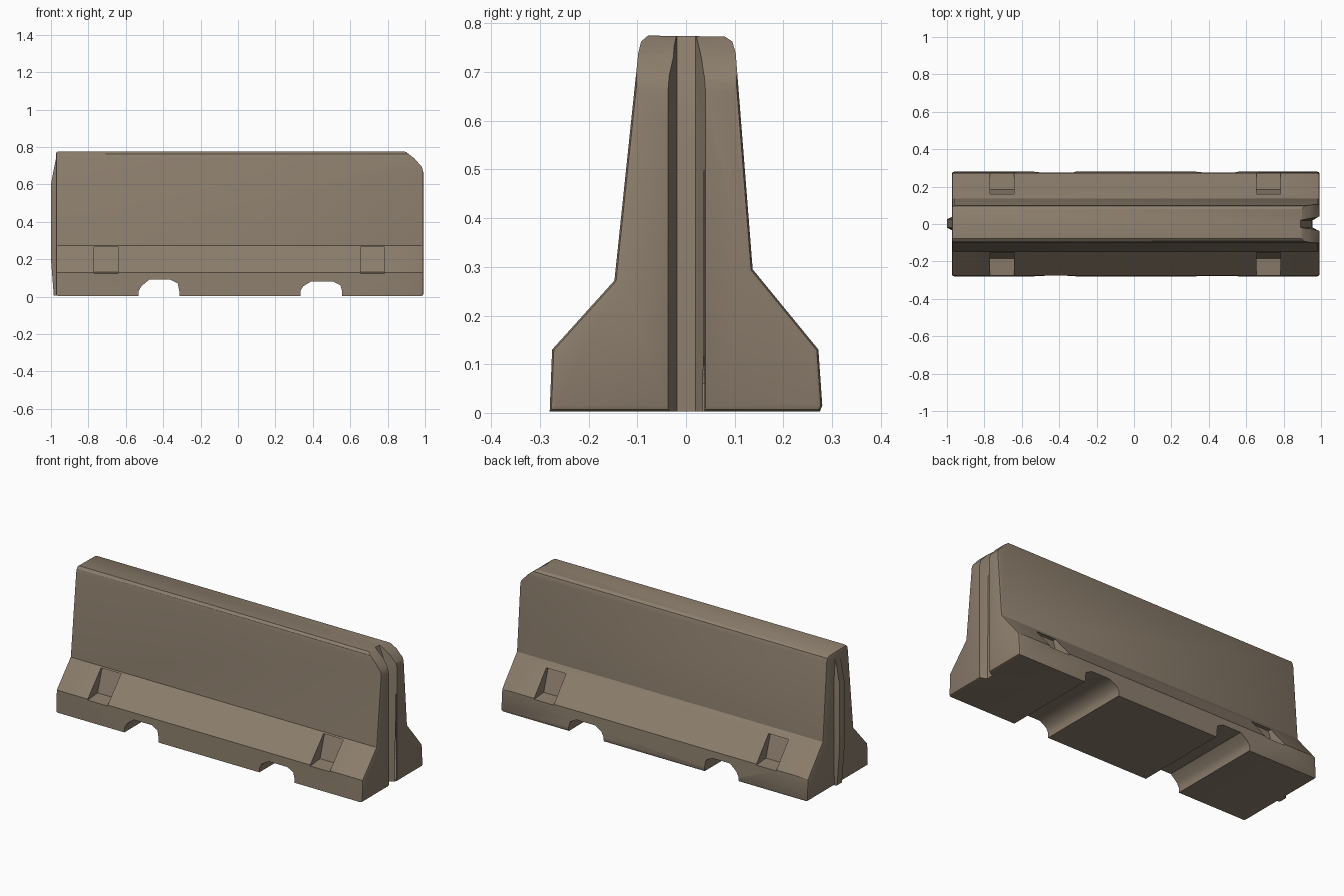
import bpy, bmesh, math
from mathutils import Vector

if "Cube" in bpy.data.objects:
    bpy.data.objects.remove(bpy.data.objects["Cube"])

concrete = bpy.data.materials.new("weathered_concrete")
concrete.diffuse_color = (0.262, 0.208, 0.152, 1)
concrete.use_nodes = True
concrete.node_tree.nodes["Principled BSDF"].inputs["Base Color"].default_value = concrete.diffuse_color


def loft(name, rings, bevel_ends=0):
    """Solid through a list of equal-length point rings, capped at both ends."""
    bm = bmesh.new()
    vs = [[bm.verts.new(p) for p in r] for r in rings]
    n = len(vs[0])
    for a, b in zip(vs, vs[1:]):
        for i in range(n):
            j = (i + 1) % n
            bm.faces.new((a[i], a[j], b[j], b[i]))
    caps = [bm.faces.new(vs[0]), bm.faces.new(vs[-1])]
    bmesh.ops.recalc_face_normals(bm, faces=bm.faces[:])
    if bevel_ends:
        edges = list({e for c in caps for e in c.edges})
        bmesh.ops.bevel(bm, geom=edges, offset=bevel_ends, segments=2,
                        profile=0.5, affect='EDGES')
    me = bpy.data.meshes.new(name)
    bm.to_mesh(me)
    bm.free()
    me.materials.append(concrete)
    ob = bpy.data.objects.new(name, me)
    bpy.context.collection.objects.link(ob)
    return ob


def along_x(pts, x0, x1):
    return [[(x, y, z) for y, z in pts] for x in (x0, x1)]


def along_y(pts, y0, y1):
    return [[(x, y, z) for x, z in pts] for y in (y0, y1)]


def combine(target, tool, op='DIFFERENCE'):
    m = target.modifiers.new("cut", 'BOOLEAN')
    m.operation, m.object, m.solver = op, tool, 'EXACT'
    bpy.context.view_layer.objects.active = target
    bpy.ops.object.modifier_apply(modifier=m.name)
    bpy.data.objects.remove(tool, do_unlink=True)


# main wall: stepped cross-section run lengthways
profile = [(-0.28, 0.003), (-0.275, 0.13), (-0.147, 0.272), (-0.098, 0.74),
           (-0.092, 0.763), (-0.078, 0.775), (0.08, 0.773), (0.095, 0.763),
           (0.102, 0.74), (0.137, 0.295), (0.272, 0.13), (0.28, 0.015), (0.275, 0.003)]
wall = loft("barrier_wall", along_x(profile, -0.974, 0.992), 0.012)

# connecting tongue on the left end
tongue = []
for z, x in ((0.005, -0.985), (0.2, -1.0), (0.6, -1.0), (0.68, -0.985), (0.755, -0.97)):
    tongue.append([(-0.93, -0.055, z), (-0.93, 0.06, z), (x, 0.025, z), (x, -0.02, z)])
combine(wall, loft("tongue", tongue), 'UNION')

# matching groove on the right end, flaring at the top
groove = []
for z, d in ((-0.1, 0.955), (0.6, 0.95), (0.7, 0.92), (0.85, 0.86)):
    groove.append([(1.05, -0.055, z), (0.985, -0.035, z), (d, -0.018, z),
                   (d, 0.02, z), (0.985, 0.038, z), (1.05, 0.058, z)])
combine(wall, loft("groove_cutter", groove))

# worn top corner on the right end
chip = [(0.86, 0.82), (0.86, 0.785), (0.90, 0.772), (0.945, 0.737), (0.984, 0.692),
        (0.994, 0.65), (1.1, 0.64), (1.1, 0.82)]
combine(wall, loft("corner_cutter", along_y(chip, -0.4, 0.4)))

# drainage notches under the base
for x0, x1, h in ((-0.535, -0.31, 0.09), (0.33, 0.56, 0.08)):
    notch = [(x0, -0.1), (x0 + 0.004, 0.03), (x0 + 0.018, 0.055), (x0 + 0.06, h),
             (x1 - 0.05, h), (x1 - 0.012, h - 0.02), (x1 - 0.004, 0.03), (x1, -0.1)]
    combine(wall, loft("notch_cutter", along_y(notch, -0.4, 0.4)))

# lifting pockets in the sloped shoulders, both sides and both ends
for x0, x1 in ((-0.77, -0.642), (0.655, 0.782)):
    for s in (-1, 1):
        pocket = [(s * 0.30, 0.122), (s * 0.185, 0.132), (s * 0.142, 0.265), (s * 0.30, 0.265)]
        combine(wall, loft("pocket_cutter", along_x(pocket, x0, x1)))

bpy.ops.object.select_all(action='DESELECT')
wall.select_set(True)
bpy.context.view_layer.objects.active = wall
bpy.ops.object.shade_smooth_by_angle(angle=math.radians(32))
